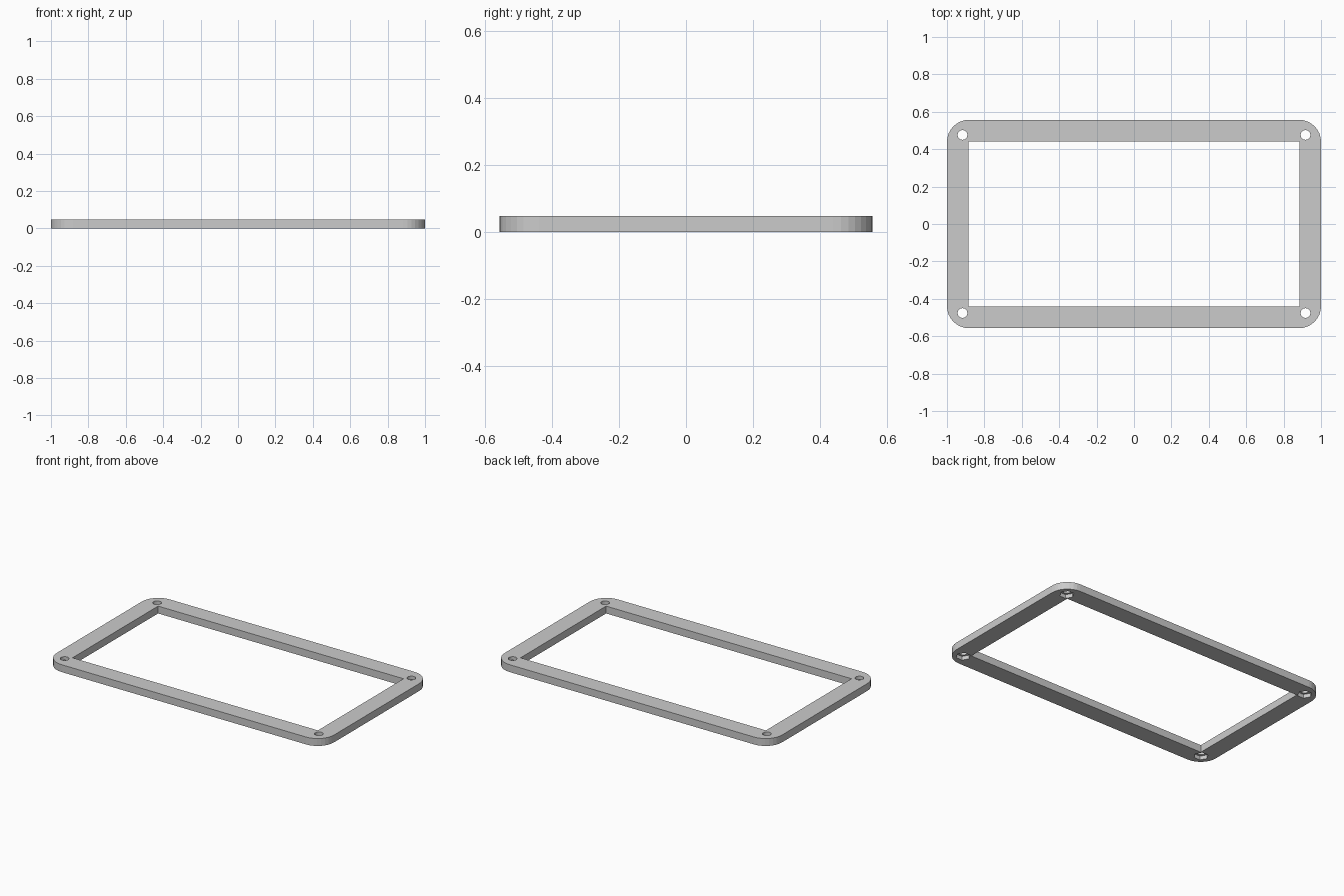
import bpy, bmesh
from math import cos, sin, pi, radians

if "Cube" in bpy.data.objects:
    bpy.data.objects.remove(bpy.data.objects["Cube"])

HX, HY, H = 1.0, 0.557, 0.048      # outer half sizes, thickness
IX, IY = 0.885, 0.441              # window half sizes
R = 0.118                          # corner radius
BX, BY = 0.917, 0.476              # bolt positions


def prism(name, pts, z0, z1):
    bm = bmesh.new()
    face = bm.faces.new([bm.verts.new((x, y, z0)) for x, y in pts])
    ext = bmesh.ops.extrude_face_region(bm, geom=[face])["geom"]
    top = [v for v in ext if isinstance(v, bmesh.types.BMVert)]
    bmesh.ops.translate(bm, verts=top, vec=(0, 0, z1 - z0))
    bmesh.ops.recalc_face_normals(bm, faces=bm.faces)
    me = bpy.data.meshes.new(name)
    bm.to_mesh(me)
    bm.free()
    ob = bpy.data.objects.new(name, me)
    bpy.context.collection.objects.link(ob)
    return ob


def ring(cx, cy, r, n):
    return [(cx + r * cos(2 * pi * i / n), cy + r * sin(2 * pi * i / n)) for i in range(n)]


def cut(target, cutter):
    cutter.hide_render = True
    mod = target.modifiers.new(cutter.name, 'BOOLEAN')
    mod.operation = 'DIFFERENCE'
    mod.solver = 'EXACT'
    mod.object = cutter
    bpy.context.view_layer.objects.active = target
    bpy.ops.object.modifier_apply(modifier=mod.name)
    bpy.data.objects.remove(cutter)


# Rounded outer plate
outline = []
for k, (sx, sy) in enumerate([(1, 1), (-1, 1), (-1, -1), (1, -1)]):
    for i in range(9):
        a = radians(90 * k + 90 * i / 8)
        outline.append((sx * (HX - R) + R * cos(a), sy * (HY - R) + R * sin(a)))
frame = prism("bezel_frame", outline, 0, H)

# Rectangular window
cut(frame, prism("window_cutter", [(-IX, -IY), (IX, -IY), (IX, IY), (-IX, IY)], -0.1, 0.2))

# Bolt holes with hexagonal nut pockets underneath
for sx in (-1, 1):
    for sy in (-1, 1):
        cut(frame, prism("bolt_hole_cutter", ring(sx * BX, sy * BY, 0.026, 24), -0.1, 0.2))
        cut(frame, prism("nut_pocket_cutter", ring(sx * BX, sy * BY, 0.044, 6), -0.1, 0.025))
